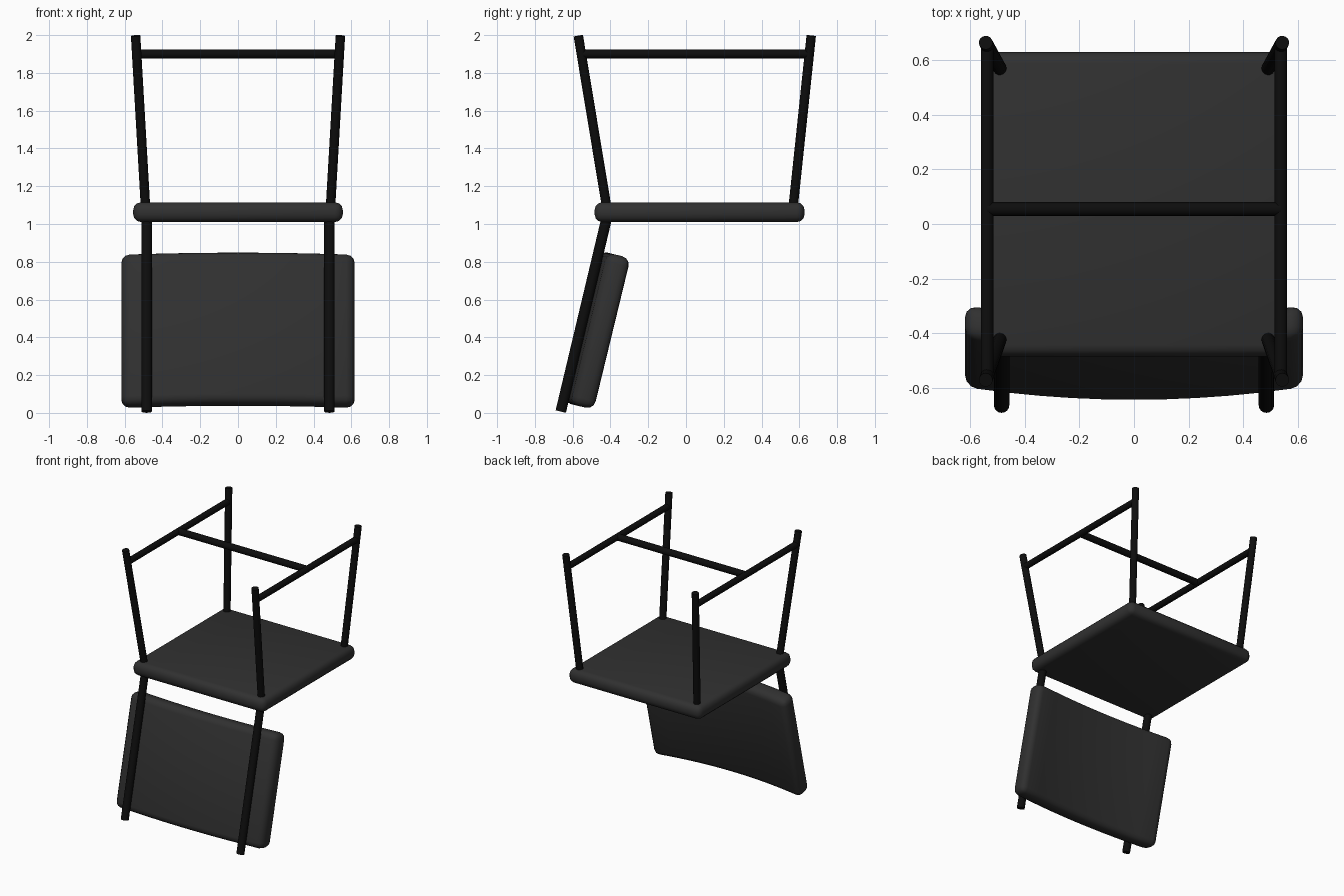
import bpy, bmesh, math
from mathutils import Vector, Matrix

if "Cube" in bpy.data.objects:
    bpy.data.objects.remove(bpy.data.objects["Cube"])


def make_mat(name, v):
    m = bpy.data.materials.new(name)
    m.diffuse_color = (v, v, v, 1)
    m.use_nodes = True
    m.node_tree.nodes["Principled BSDF"].inputs["Base Color"].default_value = m.diffuse_color
    return m


PAD = make_mat("dark_grey_pad", 0.03)
METAL = make_mat("black_metal", 0.004)


def finish(name, bm, mat):
    bmesh.ops.recalc_face_normals(bm, faces=bm.faces)
    me = bpy.data.meshes.new(name)
    bm.to_mesh(me)
    bm.free()
    me.materials.append(mat)
    ob = bpy.data.objects.new(name, me)
    bpy.context.collection.objects.link(ob)
    bpy.context.view_layer.objects.active = ob
    bpy.ops.object.select_all(action='DESELECT')
    ob.select_set(True)
    bpy.ops.object.shade_smooth_by_angle(angle=math.radians(40))
    return ob


def tube(name, a, b, r):
    """Straight round bar between two points."""
    a, b = Vector(a), Vector(b)
    d = b - a
    bm = bmesh.new()
    mat = Matrix.Translation((a + b) / 2) @ d.to_track_quat('Z', 'Y').to_matrix().to_4x4()
    bmesh.ops.create_cone(bm, cap_ends=True, segments=16, radius1=r, radius2=r,
                          depth=d.length, matrix=mat)
    return finish(name, bm, METAL)


def pad(name, size, bevel, cuts=0, sag=0.0, matrix=Matrix()):
    """Rounded slab, optionally bowed along x so its ends move to +y."""
    bm = bmesh.new()
    bmesh.ops.create_cube(bm, size=1)
    bmesh.ops.scale(bm, vec=size, verts=bm.verts)
    bmesh.ops.bevel(bm, geom=list(bm.edges), offset=bevel, segments=3,
                    profile=0.5, affect='EDGES')
    # slice across x so the slab can bow
    half = size[0] / 2 - bevel
    for i in range(1, cuts + 1):
        x = -half + 2 * half * i / (cuts + 1)
        bmesh.ops.bisect_plane(bm, geom=bm.verts[:] + bm.edges[:] + bm.faces[:],
                               plane_co=(x, 0, 0), plane_no=(1, 0, 0))
    for v in bm.verts:
        v.co.y += sag * (2 * v.co.x / size[0]) ** 2
    bm.transform(matrix)
    return finish(name, bm, PAD)


# seat slab
pad("seat", (1.11, 1.112, 0.105), 0.042,
    matrix=Matrix.Translation((0, 0.072, 1.0625)))

# bowed backrest, tilted along the posts
up = Vector((0, 0.236, 0.972)).normalized()
out = Vector((0, up.z, -up.y))
base = Vector((0, -0.665, 0.008))
centre = base + up * 0.463 + out * 0.064
tilt = Matrix.Translation(centre) @ Matrix.Rotation(-math.atan2(up.y, up.z), 4, 'X')
pad("backrest", (1.236, 0.128, 0.825), 0.045, cuts=9, sag=0.048, matrix=tilt)

# tubular frame, both sides
for s, side in ((-1, "left"), (1, "right")):
    tube(f"back_post_{side}", (s * 0.484, -0.663, 0.007), (s * 0.484, -0.413, 1.06), 0.028)
    tube(f"front_leg_{side}", (s * 0.488, -0.415, 1.06), (s * 0.542, -0.570, 1.996), 0.025)
    tube(f"rear_leg_{side}", (s * 0.488, 0.564, 1.06), (s * 0.542, 0.663, 1.997), 0.025)
    tube(f"side_rail_{side}", (s * 0.537, -0.554, 1.9), (s * 0.537, 0.652, 1.9), 0.023)

# cross bar joining the side rails
tube("cross_bar", (-0.537, 0.055, 1.9), (0.537, 0.055, 1.9), 0.025)
